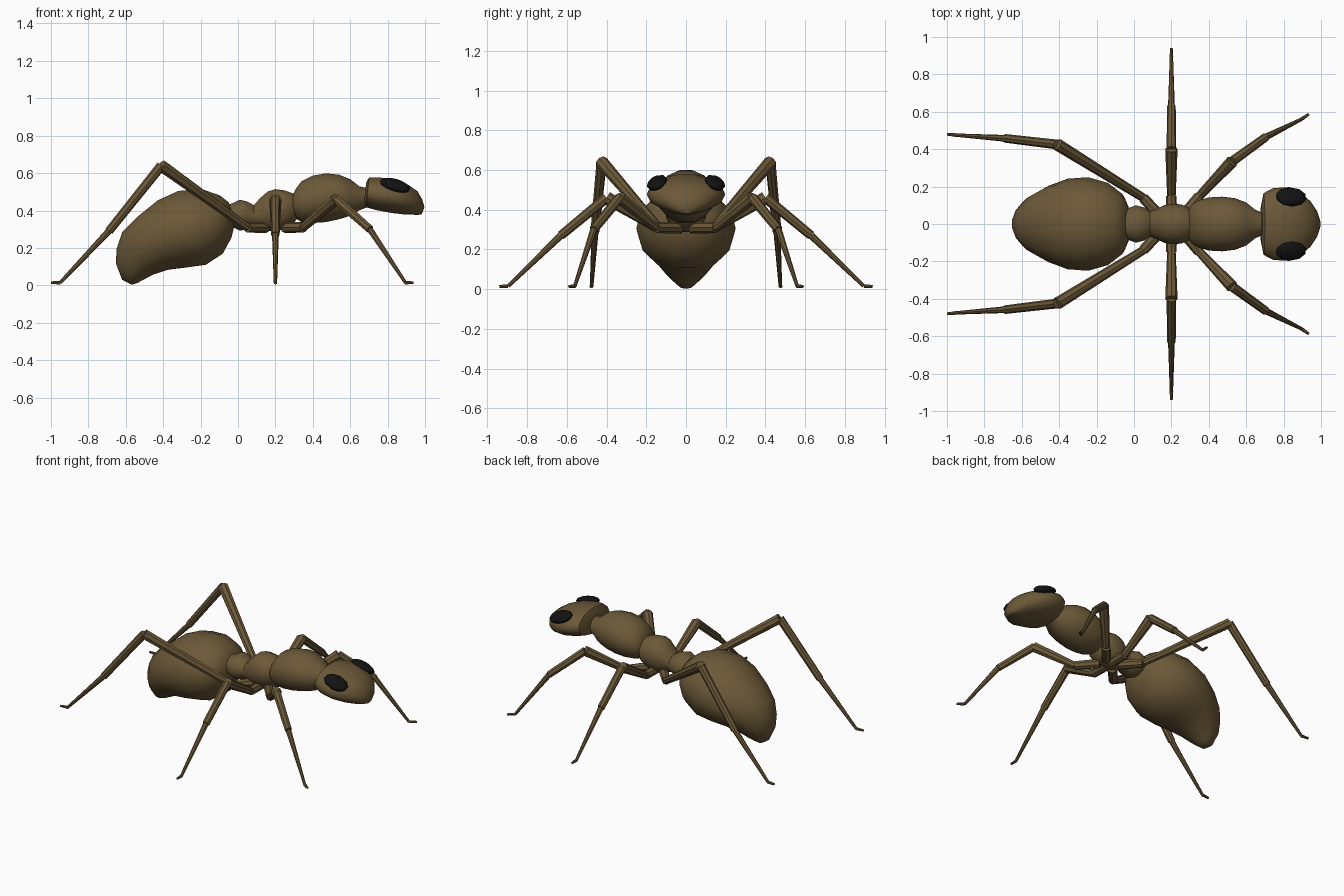
import bpy, bmesh, math
from mathutils import Vector


def material(name, color):
    m = bpy.data.materials.new(name)
    m.diffuse_color = color
    return m


BROWN = material("brown_shell", (0.15, 0.10, 0.04, 1))
BLACK = material("eye_black", (0.006, 0.006, 0.006, 1))


def finish(bm, name, mat, angle):
    bmesh.ops.recalc_face_normals(bm, faces=bm.faces)
    me = bpy.data.meshes.new(name)
    bm.to_mesh(me)
    bm.free()
    ob = bpy.data.objects.new(name, me)
    bpy.context.collection.objects.link(ob)
    me.materials.append(mat)
    bpy.ops.object.select_all(action='DESELECT')
    ob.select_set(True)
    bpy.context.view_layer.objects.active = ob
    bpy.ops.object.shade_smooth_by_angle(angle=math.radians(angle))
    return ob


def skin(bm, rings):
    """Bridge rings of points and cap both ends."""
    vs = [[bm.verts.new(p) for p in r] for r in rings]
    n = len(vs[0])
    for a, b in zip(vs, vs[1:]):
        for i in range(n):
            j = (i + 1) % n
            bm.faces.new((a[i], a[j], b[j], b[i]))
    bm.faces.new(vs[0])
    bm.faces.new(vs[-1])


def loft(name, sections, n=14):
    """Each section: top x, top z, bottom x, bottom z, half width."""
    rings = []
    for tx, tz, bx, bz, w in sections:
        c = Vector(((tx + bx) / 2, 0, (tz + bz) / 2))
        up = Vector(((tx - bx) / 2, 0, (tz - bz) / 2))
        side = Vector((0, w, 0))
        rings.append([c + side * math.cos(t) + up * math.sin(t)
                      for t in (2 * math.pi * i / n for i in range(n))])
    bm = bmesh.new()
    skin(bm, rings)
    return finish(bm, name, BROWN, 50)


def upright(rows):
    return [(x, t, x, b, w) for x, t, b, w in rows]


# Abdomen, curling down to the ground at the rear
loft("abdomen", [
    (-0.05, 0.445, -0.015, 0.33, 0.09), (-0.10, 0.485, -0.035, 0.25, 0.165),
    (-0.20, 0.52, -0.08, 0.165, 0.22), (-0.32, 0.51, -0.17, 0.105, 0.25),
    (-0.43, 0.46, -0.28, 0.09, 0.242), (-0.54, 0.37, -0.37, 0.08, 0.205),
    (-0.62, 0.29, -0.45, 0.055, 0.155), (-0.65, 0.20, -0.50, 0.03, 0.115),
    (-0.655, 0.12, -0.535, 0.012, 0.075), (-0.62, 0.03, -0.565, 0.003, 0.035)])

# Waist bead and rear thorax
loft("waist", upright([
    (-0.06, 0.43, 0.33, 0.06), (-0.03, 0.44, 0.31, 0.085), (0.01, 0.46, 0.29, 0.10),
    (0.05, 0.45, 0.30, 0.09), (0.085, 0.43, 0.31, 0.068), (0.12, 0.47, 0.30, 0.08),
    (0.16, 0.505, 0.29, 0.10), (0.20, 0.517, 0.285, 0.108), (0.25, 0.51, 0.30, 0.105),
    (0.29, 0.495, 0.32, 0.09), (0.32, 0.48, 0.36, 0.06)]))

# Front thorax and neck
loft("thorax", upright([
    (0.29, 0.48, 0.38, 0.075), (0.31, 0.52, 0.355, 0.105), (0.34, 0.56, 0.335, 0.125),
    (0.40, 0.59, 0.33, 0.142), (0.47, 0.602, 0.335, 0.146), (0.54, 0.595, 0.35, 0.138),
    (0.60, 0.57, 0.37, 0.115), (0.65, 0.53, 0.40, 0.075), (0.70, 0.52, 0.42, 0.055)]))

# Head
loft("head", [
    (0.685, 0.55, 0.675, 0.44, 0.10), (0.70, 0.578, 0.685, 0.415, 0.165),
    (0.75, 0.58, 0.74, 0.40, 0.192), (0.84, 0.568, 0.82, 0.385, 0.197),
    (0.91, 0.54, 0.88, 0.378, 0.165), (0.96, 0.505, 0.93, 0.376, 0.12),
    (0.985, 0.46, 0.965, 0.376, 0.075), (0.997, 0.42, 0.983, 0.38, 0.03)])

# Eyes
for s, label in ((1, "left"), (-1, "right")):
    bm = bmesh.new()
    bmesh.ops.create_uvsphere(bm, u_segments=10, v_segments=6, radius=1)
    eye = finish(bm, label + "_eye", BLACK, 50)
    eye.scale = (0.085, 0.055, 0.03)
    eye.rotation_euler = (math.radians(-22 * s), math.radians(16), 0)
    eye.location = (0.84, 0.145 * s, 0.535)


def limb(bm, a, b, ra, rb, n=8):
    """Tapered segment from a to b."""
    d = (b - a).normalized()
    u = d.cross(Vector((0, 0, 1))).normalized()
    v = d.cross(u)
    skin(bm, [[p + (u * math.cos(t) + v * math.sin(t)) * r
               for t in (2 * math.pi * i / n for i in range(n))]
              for p, r in ((a, ra), (b, rb))])


# Legs: hip, coxa end, knee, ankle, heel, toe
LEGS = {
    "front_leg": [(0.25, 0.03, 0.31), (0.35, 0.15, 0.31), (0.525, 0.335, 0.46),
                  (0.705, 0.465, 0.30), (0.895, 0.56, 0.015), (0.935, 0.588, 0.014)],
    "middle_leg": [(0.20, 0.02, 0.31), (0.20, 0.15, 0.31), (0.20, 0.40, 0.46),
                   (0.20, 0.63, 0.27), (0.20, 0.895, 0.015), (0.20, 0.94, 0.014)],
    "hind_leg": [(0.15, 0.03, 0.31), (0.05, 0.14, 0.31), (-0.41, 0.425, 0.64),
                 (-0.69, 0.458, 0.29), (-0.95, 0.475, 0.015), (-1.0, 0.48, 0.014)],
}
RADII = [(0.03, 0.028), (0.023, 0.033), (0.026, 0.023), (0.018, 0.009), (0.01, 0.007)]
for name, pts in LEGS.items():
    for s, label in ((1, "left_"), (-1, "right_")):
        p = [Vector((x, y * s, z)) for x, y, z in pts]
        bm = bmesh.new()
        for a, b, (ra, rb) in zip(p, p[1:], RADII):
            limb(bm, a, b, ra, rb)
        finish(bm, label + name, BROWN, 40)
